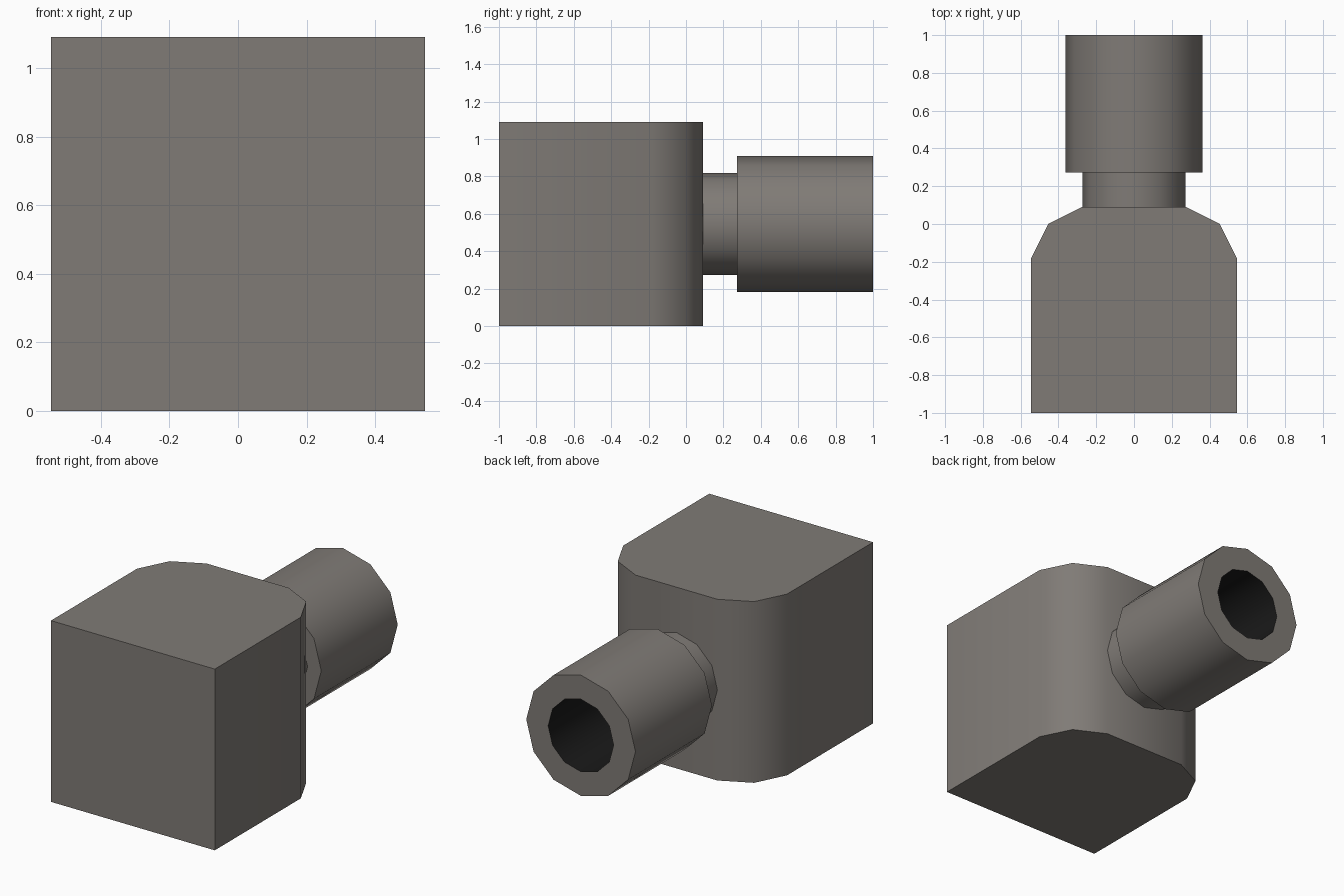
import bpy, math

if "Cube" in bpy.data.objects:
    bpy.data.objects.remove(bpy.data.objects["Cube"])

U = 1 / 11          # model grid unit (22 units long)
CZ = 6 * U          # height of the barrel axis


def material(name, rgb):
    m = bpy.data.materials.new(name)
    m.diffuse_color = (*rgb, 1)
    m.use_nodes = True
    m.node_tree.nodes["Principled BSDF"].inputs["Base Color"].default_value = m.diffuse_color
    return m


GREY = material("warm grey", (0.215, 0.198, 0.182))
BLACK = material("black", (0.01, 0.01, 0.01))


def make_object(name, verts, faces, mats):
    mesh = bpy.data.meshes.new(name)
    mesh.from_pydata(verts, [], faces)
    for m in mats:
        mesh.materials.append(m)
    ob = bpy.data.objects.new(name, mesh)
    bpy.context.collection.objects.link(ob)
    bpy.ops.object.select_all(action='DESELECT')
    ob.select_set(True)
    bpy.context.view_layer.objects.active = ob
    bpy.ops.object.shade_smooth_by_angle(angle=math.radians(40))
    return ob


def lathe_y(name, profile, mats, cap_end=False, sides=12):
    """Spin (radius, y) points around the barrel axis."""
    verts, faces = [], []
    for r, y in profile:
        for i in range(sides):
            a = 2 * math.pi * i / sides
            verts.append((r * math.cos(a), y, CZ + r * math.sin(a)))
    for k in range(len(profile) - 1):
        for i in range(sides):
            j = (i + 1) % sides
            a, b = k * sides, (k + 1) * sides
            faces.append((a + i, b + i, b + j, a + j))
    if cap_end:
        b = (len(profile) - 1) * sides
        faces.append(tuple(b + i for i in reversed(range(sides))))
    return make_object(name, verts, faces, mats)


# body block: plan outline with rounded back corners, extruded upward
half = [(6, -11), (6, -2), (5, 0), (3, 1)]
outline = half + [(-x, y) for x, y in reversed(half)]
n = len(outline)
verts = [(x * U, y * U, z) for z in (0, 12 * U) for x, y in outline]
faces = [tuple(reversed(range(n))), tuple(range(n, 2 * n))]
faces += [(i, (i + 1) % n, n + (i + 1) % n, n + i) for i in range(n)]
make_object("body_block", verts, faces, [GREY])

# neck joining body and barrel
lathe_y("neck", [(3 * U, 1 * U), (3 * U, 3 * U)], [GREY])

# barrel: back ring, outer wall, muzzle ring, then the black bore and its floor
barrel = lathe_y("barrel", [(3 * U, 3 * U), (4 * U, 3 * U), (4 * U, 1),
                            (2.4 * U, 1), (2.4 * U, 3 * U)],
                 [GREY, BLACK], cap_end=True)
for p in barrel.data.polygons:
    if p.index >= 36:
        p.material_index = 1

# fix face directions: body outward, barrel flipped if needed
for ob in bpy.data.objects:
    if ob.name in ("neck", "barrel"):
        p = ob.data.polygons[0 if ob.name == "neck" else 12]
        c = p.center
        if p.normal.x * c.x + p.normal.z * (c.z - CZ) < 0:
            ob.data.flip_normals()
